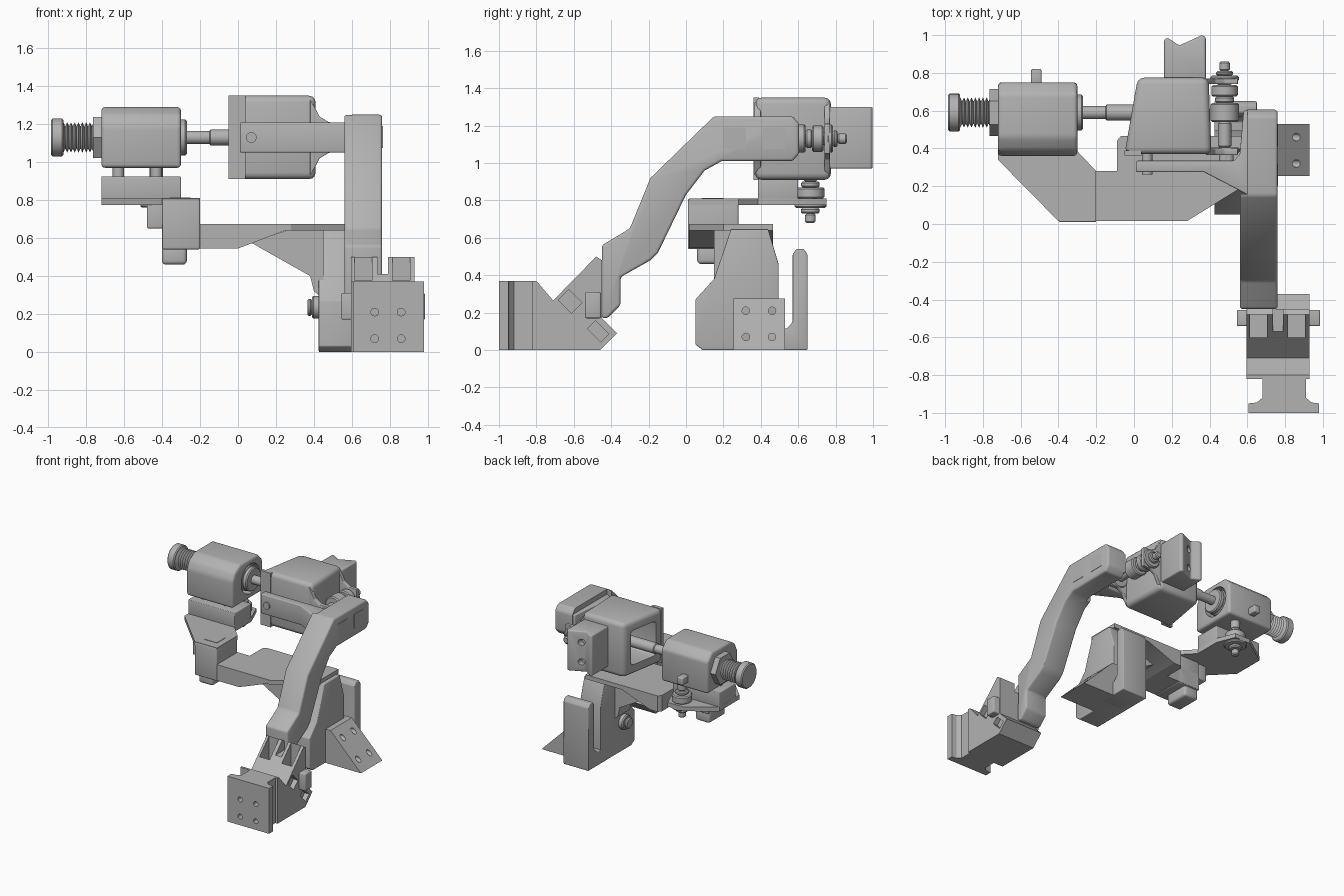
import bpy, bmesh, math
from mathutils import Vector, Matrix

old = bpy.data.objects.get("Cube")
if old:
    bpy.data.objects.remove(old, do_unlink=True)

grey = bpy.data.materials.new("plain_grey")
grey.use_nodes = True
colour = (0.45, 0.45, 0.45, 1)
grey.diffuse_color = colour
grey.node_tree.nodes["Principled BSDF"].inputs["Base Color"].default_value = colour


def place(axis, a, b, t):
    """Put a 2D point in space, t along the axis."""
    return {"x": (t, a, b), "y": (a, t, b), "z": (a, b, t)}[axis]


def finish(name, bm, bevel=0.0, segments=3, angle=30):
    bmesh.ops.recalc_face_normals(bm, faces=bm.faces)
    mesh = bpy.data.meshes.new(name)
    bm.to_mesh(mesh)
    bm.free()
    ob = bpy.data.objects.new(name, mesh)
    bpy.context.collection.objects.link(ob)
    mesh.materials.append(grey)
    if bevel:
        mod = ob.modifiers.new("bevel", "BEVEL")
        mod.width, mod.segments = bevel, segments
        mod.limit_method, mod.angle_limit = "ANGLE", math.radians(angle)
        apply(ob, mod)
    smooth(ob)
    return ob


def select(ob):
    bpy.ops.object.select_all(action="DESELECT")
    bpy.context.view_layer.objects.active = ob
    ob.select_set(True)


def apply(ob, mod):
    select(ob)
    bpy.ops.object.modifier_apply(modifier=mod.name)


def smooth(ob):
    select(ob)
    bpy.ops.object.shade_smooth_by_angle(angle=math.radians(30))


def prism(name, axis, pts, lo, hi, bevel=0.0, **kw):
    """Extrude an outline along an axis."""
    bm = bmesh.new()
    face = bm.faces.new([bm.verts.new(place(axis, a, b, lo)) for a, b in pts])
    out = bmesh.ops.extrude_face_region(bm, geom=[face])["geom"]
    shift = Vector(place(axis, 0, 0, hi - lo))
    bmesh.ops.translate(bm, vec=shift, verts=[v for v in out if isinstance(v, bmesh.types.BMVert)])
    return finish(name, bm, bevel, **kw)


def box(name, x, y, z, bevel=0.0, **kw):
    return prism(name, "z", [(x[0], y[0]), (x[1], y[0]), (x[1], y[1]), (x[0], y[1])], *z, bevel, **kw)


def lathe(name, axis, a, b, profile, sides=32):
    """Stack rings of (position, radius) along an axis through (a, b)."""
    bm = bmesh.new()
    rings = []
    for t, r in profile:
        angles = [2 * math.pi * i / sides for i in range(sides)]
        rings.append([bm.verts.new(place(axis, a + r * math.cos(u), b + r * math.sin(u), t)) for u in angles])
    for p, q in zip(rings, rings[1:]):
        for i in range(sides):
            j = (i + 1) % sides
            bm.faces.new((p[i], p[j], q[j], q[i]))
    bm.faces.new(rings[0])
    bm.faces.new(rings[-1])
    return finish(name, bm)


def rod(name, axis, a, b, lo, hi, r, sides=24):
    return lathe(name, axis, a, b, [(lo, r), (hi, r)], sides)


def discs(steps):
    """Turn (from, to, radius) steps into a chamfered lathe profile."""
    c = 0.008
    return [p for s, e, r in steps for p in ((s, r - c), (s + c, r), (e - c, r), (e, r - c))]


def cut(ob, *cutters):
    for c in cutters:
        mod = ob.modifiers.new("cut", "BOOLEAN")
        mod.operation, mod.solver, mod.object = "DIFFERENCE", "EXACT", c
        apply(ob, mod)
        bpy.data.objects.remove(c, do_unlink=True)
    smooth(ob)


def diamond(y, z, a, b):
    """Outline of a rectangle tilted by 45 degrees."""
    turn = Matrix.Rotation(math.radians(-45), 2)
    return [tuple(Vector((y, z)) + turn @ Vector(p)) for p in ((-a, -b), (a, -b), (a, b), (-a, b))]


# Front foot: mounting plate with neck, and the clevis block behind it
plate = prism("foot_plate", "z", [(.605, -1), (.98, -1), (.98, -.95), (.94, -.945), (.91, -.92), (.91, -.81),
              (.68, -.81), (.68, -.92), (.65, -.945), (.605, -.95)], 0, .37)
cut(plate, *[rod("hole", "y", x, z, -1.1, -.9, .02) for x in (.72, .86) for z in (.07, .21)])
block = prism("foot_clevis", "x", [(-.82, 0), (-.82, .37), (-.8, .37), (-.71, .265), (-.48, .5), (-.45, .48),
              (-.45, .17), (-.37, .09), (-.46, 0)], .595, .93)
cut(block, box("slot", (.735, .79), (-.7, -.3), (.41, .6)),
    *[box("pocket", (x, x + .09), (-.6, -.48), (.31, .6)) for x in (.615, .815)],
    *[prism("recess", "x", diamond(y, z, a, b), x, x + .08)
      for x in (.55, .89) for y, z, a, b in ((-.62, .26, .05, .04), (-.47, .1, .05, .03))])
box("foot_cross_bar", (.545, .985), (-.54, -.455), (.17, .31), .008)

# Bent arm
arm = prism("bent_arm", "x", [(-.45, .17), (-.45, .56), (-.3, .65), (-.19, .92), (.15, 1.25), (.57, 1.25),
            (.605, 1.21), (.605, 1.05), (.57, 1.01), (.19, 1.01), (.1, .96), (0, .83), (-.15, .52), (-.19, .48),
            (-.35, .39), (-.35, .24), (-.42, .17)], .56, .76, .015)
cut(arm, box("arm_relief", (.5, .6), (.16, .7), (.9, 1.4)))
for y in (.2, .41):
    box("arm_square_plate", (.758, .763), (y, y + .12), (1.075, 1.19))

# Bracket linking the arm to the central housing
prism("arm_bracket", "z", [(.01, .275), (.37, .275), (.61, .15), (.61, .6), (.58, .6), (.56, .37), (.53, .335),
      (.01, .335)], 1.05, 1.21, .008)
for x in (.07, .5):
    rod("bracket_bolt", "y", x, 1.13, .262, .38, .028)

# Central housing: tapered hollow box with a window for the shaft
house = prism("central_housing", "z", [(-.05, .37), (.41, .37), (.395, .775), (.02, .775)], .91, 1.35, .035, angle=40)
cut(house, box("window", (-.2, .33), (.44, .7), (.99, 1.27), .03))
prism("housing_front_rim", "y", [(-.05, .91), (.04, .91), (.04, 1.35), (-.05, 1.35)], .362, .39)
for name, y0, y1 in (("housing_fork_front", .365, .4), ("housing_fork_back", .74, .77)):
    prism(name, "y", [(.38, .93), (.41, .98), (.43, 1.02), (.48, 1.05), (.55, 1.05), (.55, 1.21), (.48, 1.21),
                      (.43, 1.24), (.41, 1.28), (.38, 1.33)], y0, y1, .005)

# Notched block behind the housing
notch = prism("rear_notched_block", "z", [(.16, .76), (.16, .98), (.18, .985), (.24, .945), (.36, 1), (.38, .99),
              (.38, .76)], .97, 1.3, .01)
cut(notch, *[rod("hole", "y", .27, z, .92, 1.1, .025) for z in (1.05, 1.21)])

# Roller stacks: one beside the housing, one below the left block
lathe("side_roller", "y", .48, 1.13, discs([(.3, .375, .03), (.375, .405, .08), (.405, .54, .035), (.54, .64, .075),
      (.64, .675, .05), (.675, .735, .07), (.735, .755, .04), (.755, .785, .075), (.785, .81, .045), (.81, .86, .028)]))
lathe("lower_roller", "z", -.43, .665, discs([(.68, .73, .028), (.73, .76, .05), (.76, .785, .085), (.785, .81, .045),
      (.81, .87, .075), (.87, .9, .05), (.9, .98, .035)]))

# Left block with plunger: bored housing, spring, knob and shaft
left = prism("left_block", "x", [(.36, .97), (.75, .97), (.75, 1.23), (.69, 1.29), (.46, 1.29), (.39, 1.25),
             (.36, 1.19)], -.72, -.3, .02, angle=20)
cut(left, rod("bore", "x", .59, 1.13, -.4, -.2, .12))
lathe("shaft", "x", .59, 1.13, [(-.75, .035), (-.15, .035), (-.145, .042), (.35, .042)])
lathe("shaft_collar", "x", .59, 1.13, discs([(-.42, -.31, .1), (-.31, -.27, .095)]))
rod("left_hex_nut", "x", .59, 1.13, -.765, -.715, .125, 6)
coil = [(-.93 + .01 * i, .08 if i % 2 else .058) for i in range(18)]
lathe("spring", "x", .59, 1.13, coil)
lathe("plunger_knob", "x", .59, 1.13, discs([(-.985, -.92, .1), (-.92, -.9, .06)]))
box("block_tab", (-.545, -.49), (.74, .82), (1.02, 1.08), .008)

# Stepped support below the left block
for x in (-.63, -.43):
    rod("support_post", "z", x, .48, .9, 1.0, .03)
prism("support_plate", "z", [(-.72, .34), (-.4, .015), (-.2, .015), (-.2, .28), (-.3, .385), (-.3, .6), (-.36, .75),
      (-.5, .75), (-.72, .6)], .775, .81)
box("support_riser", (-.72, -.3), (.385, .6), (.805, .925), .006)
box("support_side_tab", (-.48, -.38), (.1, .27), (.65, .79), .01)
box("support_step", (-.4, -.2), (.01, .28), (.54, .808), .01)
box("support_foot", (-.4, -.27), (.06, .27), (.46, .56), .02)
box("support_square_plate", (-.36, -.25), (.085, .2), (.807, .813))

# Cross beam from the support to the stand, thinned towards the stand
beam = prism("cross_beam", "z", [(-.4, .015), (.28, .015), (.58, .2), (.58, .465), (-.07, .465), (-.09, .44),
             (-.09, .28), (-.4, .28)], .545, .675)
cut(beam, prism("thinning", "y", [(0, .5), (0, .545), (.25, .64), (.7, .64), (.7, .5)], -.2, .7))
prism("beam_rib", "y", [(.07, .575), (.27, .645), (.45, .645), (.45, .28), (.4, .32), (.38, .4)], .15, .31)

# Stand with a clip fin at the back
prism("stand", "x", [(.09, 0), (.05, .03), (.05, .27), (.15, .38), (.24, .645), (.44, .645), (.495, .46), (.495, 0)],
      .425, .61, .006)
prism("clip_fin", "x", [(.4, 0), (.65, 0), (.65, .51), (.63, .54), (.59, .54), (.57, .51), (.57, .15), (.54, .115),
      (.4, .115)], .425, .65, .006)
lathe("stand_bolt", "x", .2, .235, discs([(.365, .39, .045), (.39, .44, .06)]))

# Sloped mounting wedge
wedge = prism("mounting_wedge", "y", [(.58, 0), (.93, 0), (.655, .275), (.58, .275)], .255, .53)
cut(wedge, *[rod("hole", "x", y, z, .6, 1, .02) for y in (.32, .46) for z in (.07, .21)])
